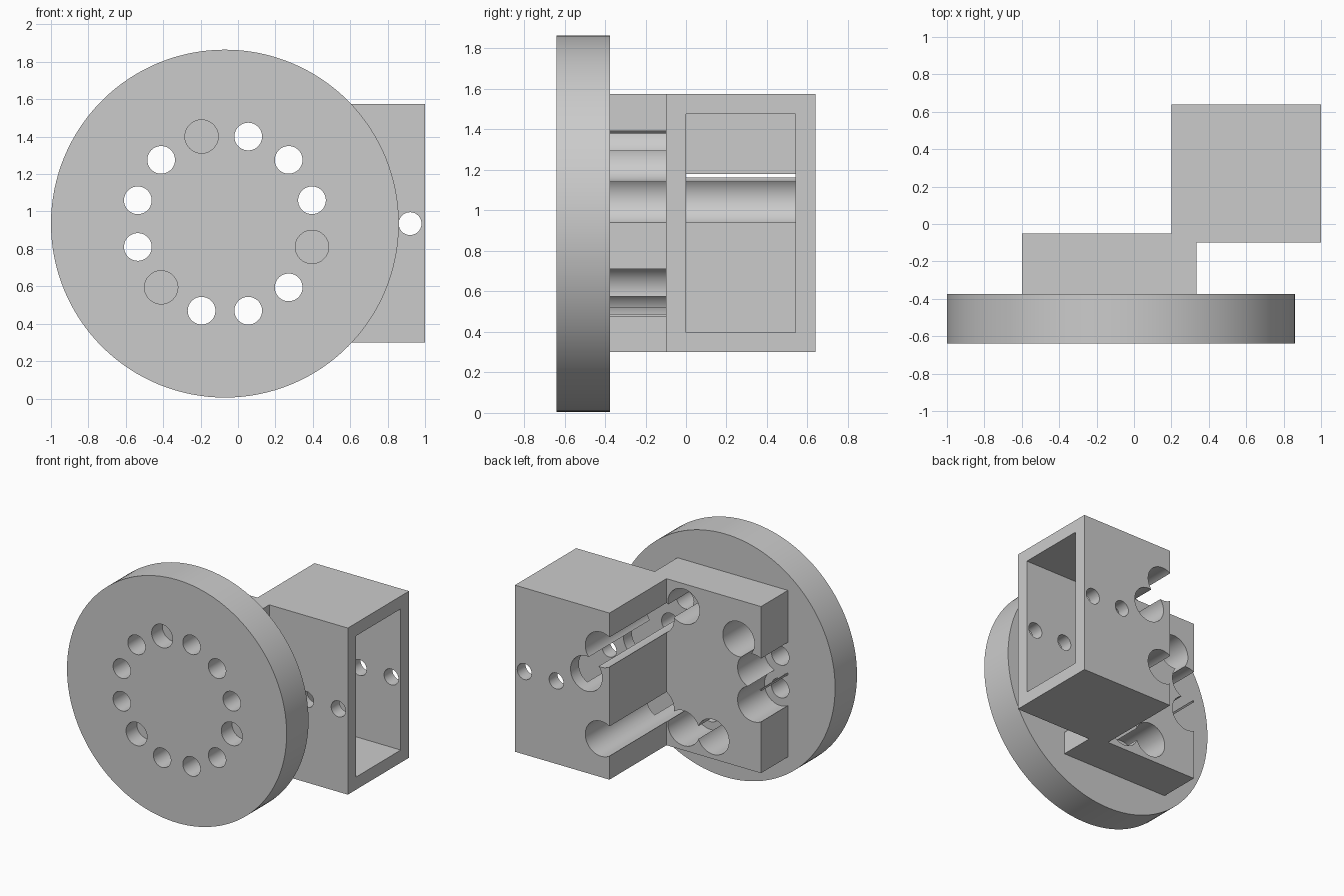
import bpy
import math
from mathutils import Vector

cube = bpy.data.objects.get("Cube")
if cube:
    bpy.data.objects.remove(cube, do_unlink=True)

grey = bpy.data.materials.new("plain grey")
grey.use_nodes = True
GREY = (0.6, 0.6, 0.6, 1)
grey.diffuse_color = GREY
grey.node_tree.nodes["Principled BSDF"].inputs["Base Color"].default_value = GREY


def box(name, low, high):
    low, high = Vector(low), Vector(high)
    bpy.ops.mesh.primitive_cube_add(size=1, location=(low + high) / 2)
    ob = bpy.context.object
    ob.name = name
    ob.scale = high - low
    bpy.ops.object.transform_apply(location=True, rotation=True, scale=True)
    ob.data.materials.append(grey)
    return ob


def rod(name, x, z, radius, y0, y1, sides=64):
    """Cylinder running along y."""
    bpy.ops.mesh.primitive_cylinder_add(
        vertices=sides, radius=radius, depth=y1 - y0,
        location=(x, (y0 + y1) / 2, z), rotation=(math.pi / 2, 0, 0))
    ob = bpy.context.object
    ob.name = name
    bpy.ops.object.transform_apply(location=True, rotation=True, scale=True)
    ob.data.materials.append(grey)
    return ob


def combine(target, tool, operation="DIFFERENCE"):
    """Apply a boolean and discard the tool."""
    mod = target.modifiers.new("boolean", "BOOLEAN")
    mod.operation = operation
    mod.solver = "EXACT"
    mod.object = tool
    bpy.context.view_layer.objects.active = target
    bpy.ops.object.modifier_apply(modifier=mod.name)
    bpy.data.objects.remove(tool, do_unlink=True)


CX, CZ = -0.07, 0.935
RING = 0.482
BACK = -0.375

# Round face plate
plate = rod("face_plate", CX, CZ, 0.93, -0.64, BACK, sides=128)

# Bracket: mounting block joined to the housing, then hollowed from the side
bracket = box("bracket", (-0.6, BACK, 0.3), (0.335, -0.05, 1.575))
combine(bracket, box("housing", (0.2, -0.1, 0.3), (1, 0.64, 1.575)), "UNION")
combine(bracket, box("pocket", (0.457, 0, 0.397), (1.2, 0.54, 1.477)))

# Ring of holes: every fourth is a wider blind recess in the plate only
for i in range(12):
    angle = math.radians(15 + 30 * i)
    x = CX + RING * math.cos(angle)
    z = CZ + RING * math.sin(angle)
    if i % 4 == 3:
        combine(plate, rod("recess", x, z, 0.089, -0.7, -0.51))
    else:
        combine(plate, rod("hole", x, z, 0.074, -0.7, -0.3))
        combine(bracket, rod("clearance", x, z, 0.134, -0.45, 0.7))

# Pair of screw holes through both housing walls
for x in (0.65, 0.92):
    combine(bracket, rod("screw_hole", x, CZ, 0.061, -0.2, 0.7))

# Smooth curved walls, crisp edges
for ob in (plate, bracket):
    bpy.ops.object.select_all(action="DESELECT")
    ob.select_set(True)
    bpy.context.view_layer.objects.active = ob
    bpy.ops.object.shade_smooth_by_angle(angle=math.radians(30))
